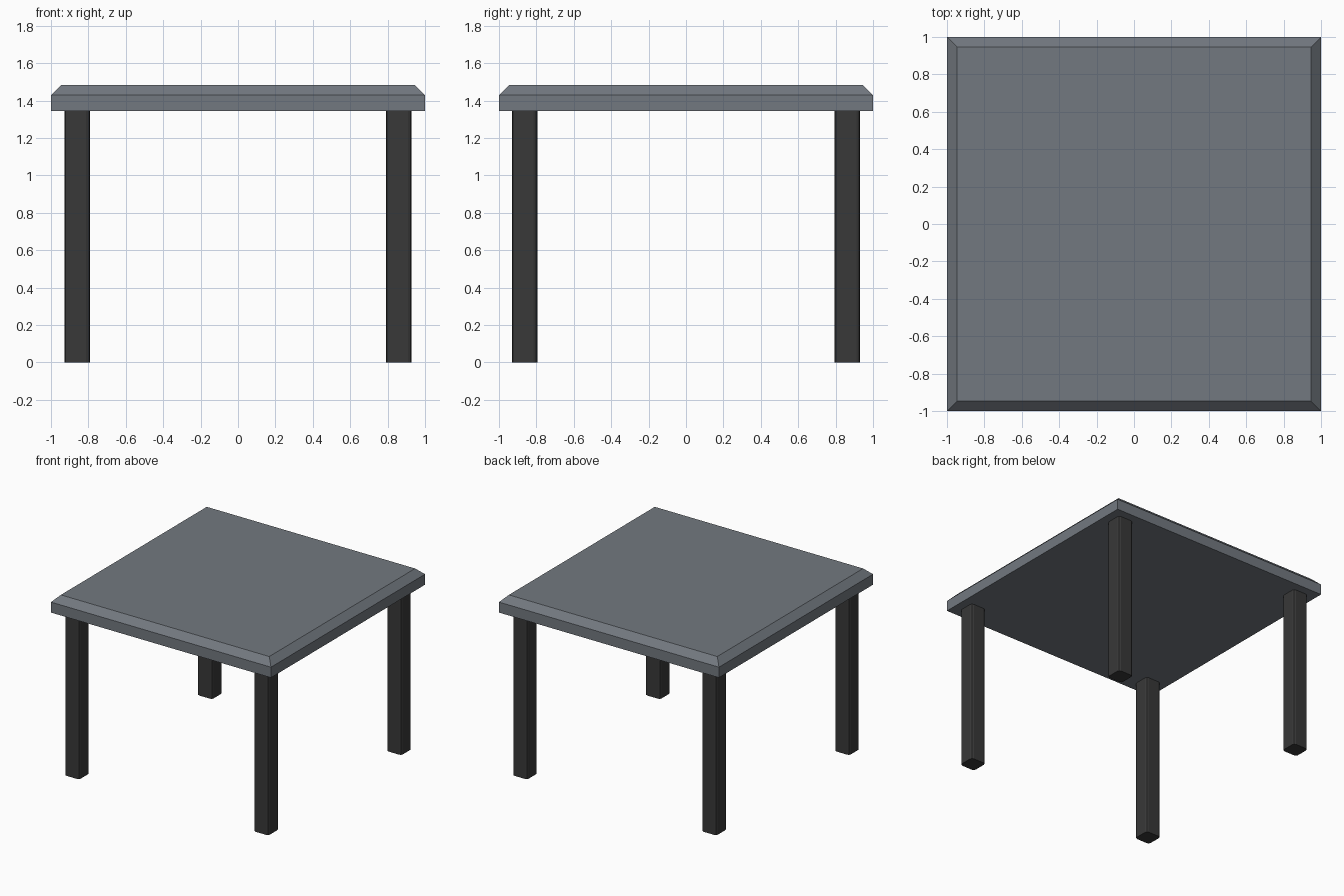
import bpy, bmesh

if "Cube" in bpy.data.objects:
    bpy.data.objects.remove(bpy.data.objects["Cube"])


def material(name, rgb):
    m = bpy.data.materials.new(name)
    m.diffuse_color = (*rgb, 1)
    m.use_nodes = True
    m.node_tree.nodes["Principled BSDF"].inputs["Base Color"].default_value = m.diffuse_color
    return m


def box(name, x, y, z0, z1, half, mat, bevel, pick, segments):
    """Square block with the edges chosen by pick() bevelled."""
    bm = bmesh.new()
    bmesh.ops.create_cube(bm, size=1)
    for v in bm.verts:
        v.co = (x + v.co.x * 2 * half, y + v.co.y * 2 * half,
                z0 if v.co.z < 0 else z1)
    edges = [e for e in bm.edges if pick(*e.verts)]
    bmesh.ops.bevel(bm, geom=edges, offset=bevel, offset_type='OFFSET',
                    segments=segments, profile=0.5, affect='EDGES')
    mesh = bpy.data.meshes.new(name)
    bm.to_mesh(mesh)
    bm.free()
    mesh.materials.append(mat)
    obj = bpy.data.objects.new(name, mesh)
    bpy.context.collection.objects.link(obj)


slate = material("slate grey", (0.17, 0.19, 0.215))
black = material("soft black", (0.04, 0.04, 0.04))

LEG_TOP, TOP = 1.343, 1.482

# Tabletop with a chamfered upper rim
box("tabletop", 0, 0, LEG_TOP, TOP, 1.0, slate, 0.053,
    lambda a, b: min(a.co.z, b.co.z) > TOP - 0.001, 1)

# Four legs with softened vertical corners
for side, sx in (("left", -1), ("right", 1)):
    for end, sy in (("front", -1), ("back", 1)):
        box(f"{end}_{side}_leg", sx * 0.86, sy * 0.863, 0, LEG_TOP, 0.068, black,
            0.02, lambda a, b: abs(a.co.z - b.co.z) > 0.5, 2)
